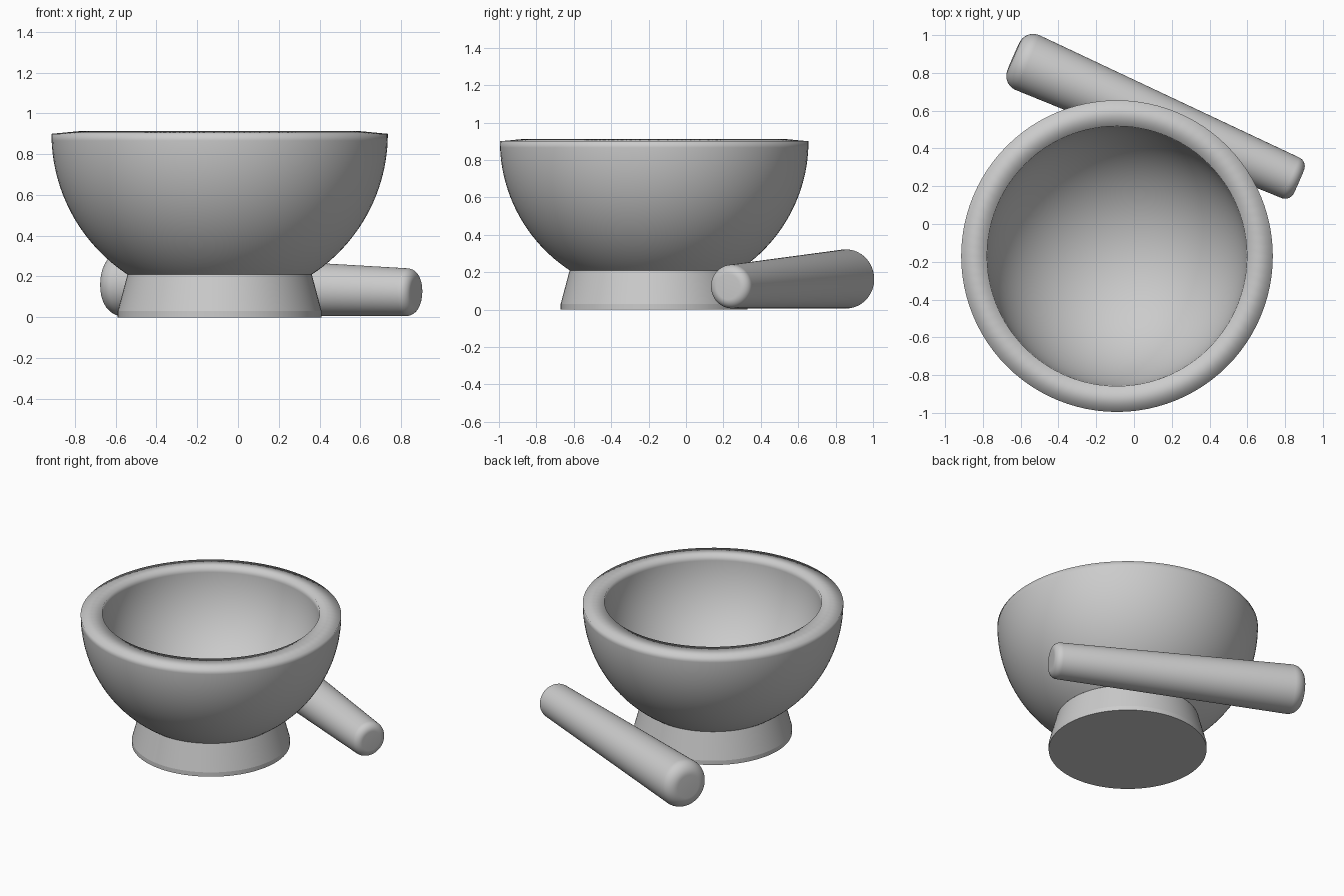
import bpy, bmesh
from math import sin, cos, pi, radians, asin
from mathutils import Vector

if "Cube" in bpy.data.objects:
    bpy.data.objects.remove(bpy.data.objects["Cube"])

def lathe(name, profile, segments=96, smooth_angle=None):
    """Spin an (r, z) profile about z; points with r = 0 become poles."""
    bm = bmesh.new()
    rings = []
    for r, z in profile:
        n = 1 if r < 1e-6 else segments
        rings.append([bm.verts.new((r * cos(2 * pi * i / n), r * sin(2 * pi * i / n), z))
                      for i in range(n)])
    for a, b in zip(rings, rings[1:]):
        for i in range(segments):
            j = (i + 1) % segments
            if len(a) == 1:
                bm.faces.new((a[0], b[j], b[i]))
            elif len(b) == 1:
                bm.faces.new((a[i], a[j], b[0]))
            else:
                bm.faces.new((a[i], a[j], b[j], b[i]))
    mesh = bpy.data.meshes.new(name)
    bm.to_mesh(mesh)
    bm.free()
    ob = bpy.data.objects.new(name, mesh)
    bpy.context.collection.objects.link(ob)
    bpy.ops.object.select_all(action='DESELECT')
    ob.select_set(True)
    bpy.context.view_layer.objects.active = ob
    if smooth_angle is None:
        bpy.ops.object.shade_smooth()
    else:
        bpy.ops.object.shade_smooth_by_angle(angle=radians(smooth_angle))
    return ob

def arc(cr, cz, rad, start, end, steps):
    """Arc points in the (r, z) plane, angles in radians."""
    return [(cr + rad * cos(start + (end - start) * k / steps),
             cz + rad * sin(start + (end - start) * k / steps)) for k in range(steps + 1)]

centre = Vector((-0.09, -0.17, 0))

# Bowl: spherical outside, sloped rim, spherical inside
outer = arc(0, 0.90, 0.825, -asin(0.69 / 0.825), 0, 24)
inner = arc(0, 0.913, 0.688, 0, -pi / 2, 28)[:-1] + [(0, 0.225)]
bowl = lathe("bowl", outer + inner)
bowl.location = centre

# Flared foot with a short vertical lip
foot = lathe("foot", [(0, 0), (0.5, 0), (0.5, 0.03), (0.452, 0.21)], smooth_angle=10)
foot.location = centre

# Pestle: tapered rod with rounded ends, lying on the ground behind the bowl
r_thick, r_thin = 0.158, 0.117
b_thick, b_thin = 0.08, 0.05
thick_end = Vector((-0.638, 0.887, 0.166))
thin_end = Vector((0.873, 0.225, 0.122))
length = (thin_end - thick_end).length
profile = [(0, 0)]
profile += arc(r_thick - b_thick, b_thick, b_thick, -pi / 2, 0, 10)
profile += arc(r_thin - b_thin, length - b_thin, b_thin, 0, pi / 2, 10)
profile += [(0, length)]
pestle = lathe("pestle", profile, segments=64)
pestle.rotation_euler = (thin_end - thick_end).to_track_quat('Z', 'Y').to_euler()
pestle.location = thick_end
